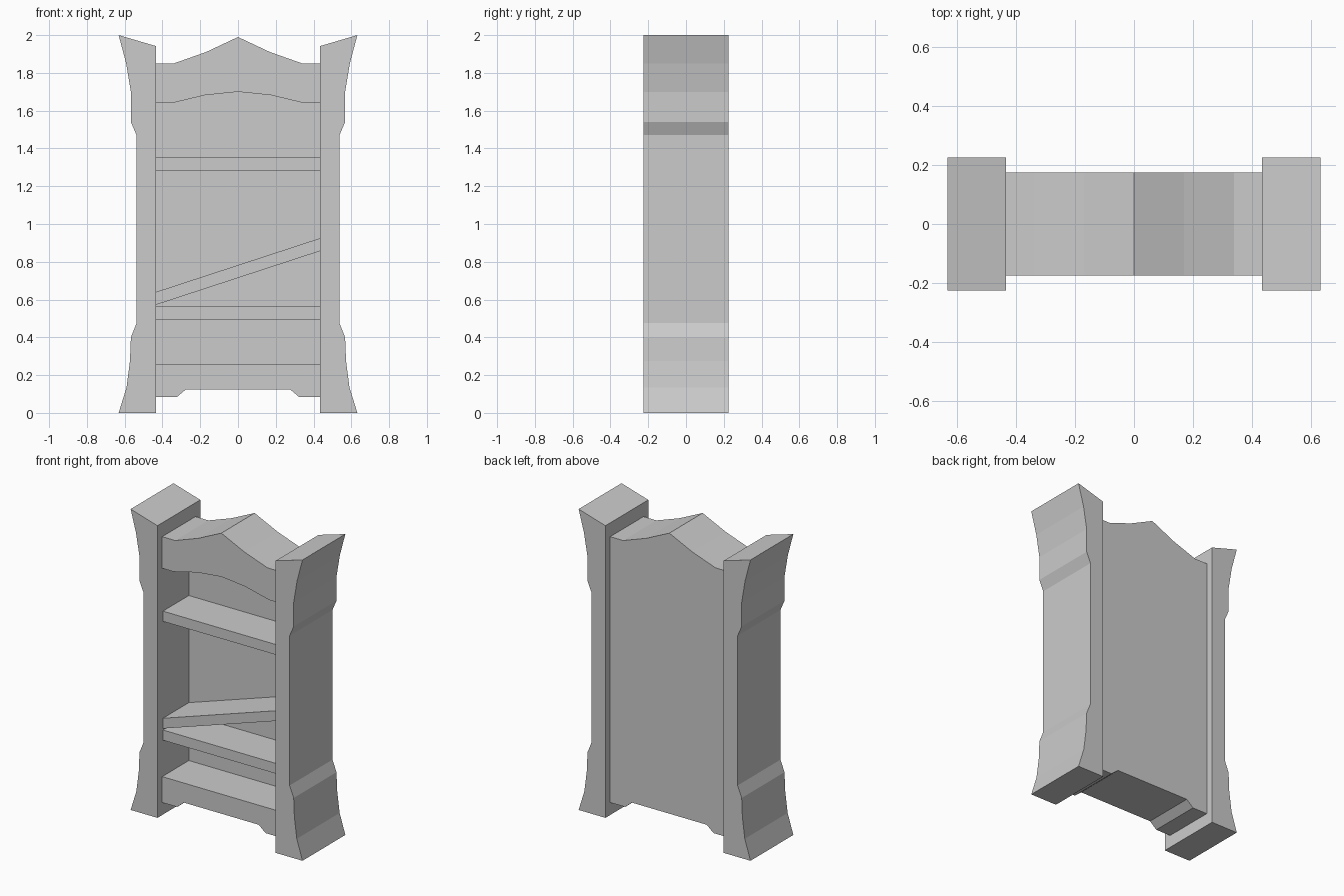
import bpy
import bmesh

if "Cube" in bpy.data.objects:
    bpy.data.objects.remove(bpy.data.objects["Cube"])


def extrude_profile(name, points, y0, y1):
    """Extrude a closed (x, z) outline from y0 to y1."""
    bm = bmesh.new()
    face = bm.faces.new([bm.verts.new((x, y0, z)) for x, z in points])
    moved = bmesh.ops.extrude_face_region(bm, geom=[face])["geom"]
    verts = [v for v in moved if isinstance(v, bmesh.types.BMVert)]
    bmesh.ops.translate(bm, verts=verts, vec=(0, y1 - y0, 0))
    bmesh.ops.recalc_face_normals(bm, faces=bm.faces)
    mesh = bpy.data.meshes.new(name)
    bm.to_mesh(mesh)
    bm.free()
    obj = bpy.data.objects.new(name, mesh)
    bpy.context.collection.objects.link(obj)
    return obj


def mirrored(half):
    """Complete a left-to-centre outline with its right half."""
    return half + [(-x, z) for x, z in reversed(half) if x != 0]


W = 0.435                       # half width between the posts
FRONT, BACK = -0.175, 0.175
PANEL_FRONT = 0.105

# Flared side posts
post = [(W, 0), (0.632, 0), (0.59, 0.135), (0.572, 0.275), (0.567, 0.40),
        (0.537, 0.475), (0.537, 1.47), (0.567, 1.54), (0.567, 1.70),
        (0.592, 1.85), (0.632, 2.0), (W, 1.942)]
extrude_profile("right_post", post, -0.225, 0.225)
extrude_profile("left_post", [(-x, z) for x, z in post], -0.225, 0.225)

# Peaked crown with an arched underside
crown_top = mirrored([(-W, 1.85), (-0.34, 1.85), (-0.17, 1.91), (0, 1.99)])
arch = mirrored([(-W, 1.64), (-0.35, 1.64), (-0.175, 1.682), (0, 1.70)])
extrude_profile("crown", crown_top + arch[::-1], FRONT, BACK)

# Base with a raised cut-out between its feet
base_bottom = mirrored([(-W, 0.083), (-0.325, 0.083), (-0.275, 0.125)])
extrude_profile("base", base_bottom + [(W, 0.255), (-W, 0.255)], FRONT, BACK)

# Back panel filling the space from base to arch
extrude_profile("back_panel", arch + [(W, 0.255), (-W, 0.255)], PANEL_FRONT, BACK)

# Two level shelves and one fallen, slanted shelf: top height at left and right
for name, left, right in (("upper_shelf", 1.352, 1.352),
                          ("slanted_shelf", 0.64, 0.925),
                          ("lower_shelf", 0.562, 0.562)):
    t = 0.068
    extrude_profile(name, [(-W, left - t), (W, right - t), (W, right), (-W, left)],
                    -0.167, PANEL_FRONT)
